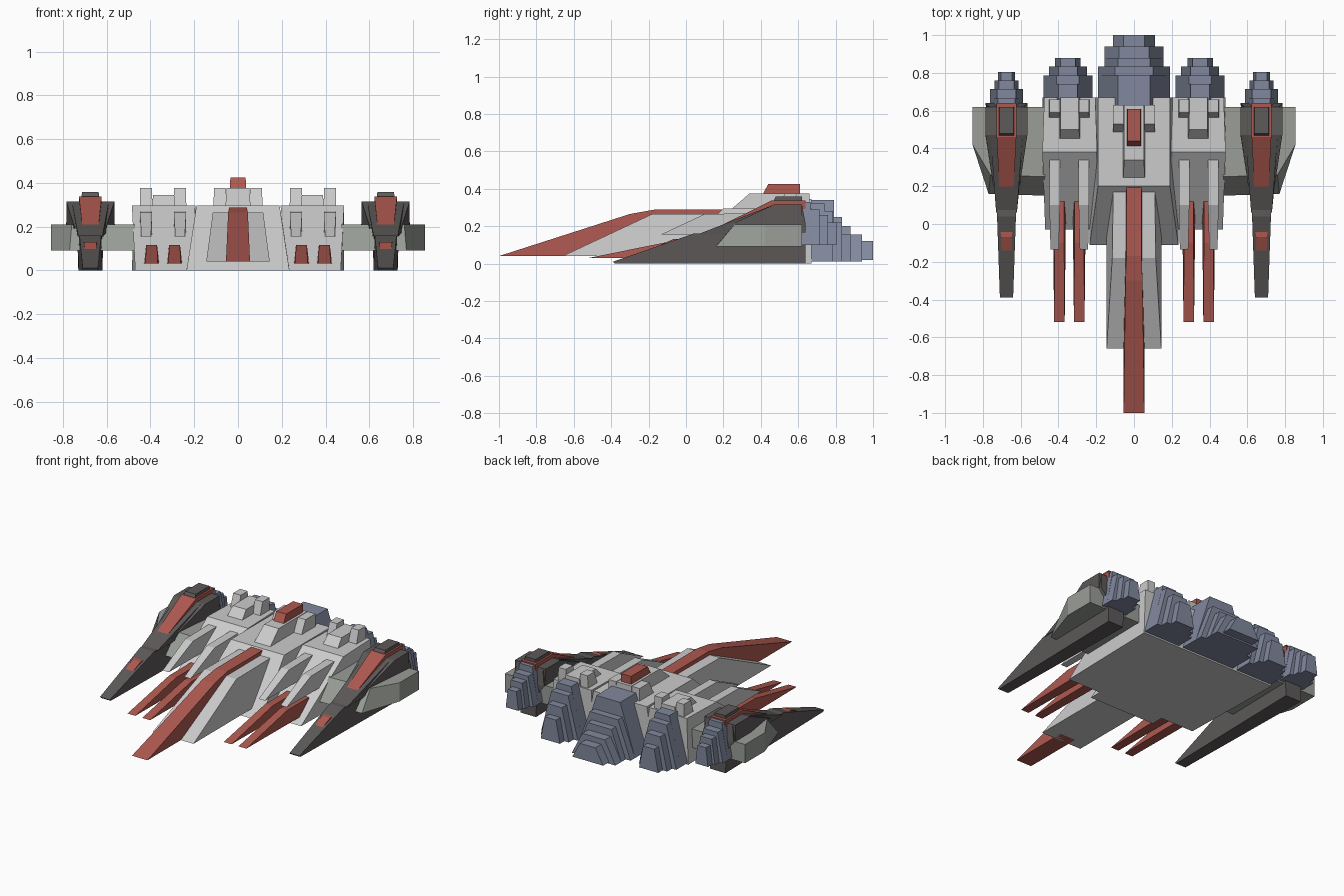
import bpy, bmesh

if "Cube" in bpy.data.objects:
    bpy.data.objects.remove(bpy.data.objects["Cube"])


def material(name, rgb):
    m = bpy.data.materials.new(name)
    m.diffuse_color = (*rgb, 1)
    m.use_nodes = True
    m.node_tree.nodes["Principled BSDF"].inputs["Base Color"].default_value = m.diffuse_color
    return m


RED = material("red", (0.42, 0.10, 0.08))
DARK = material("dark", (0.11, 0.10, 0.10))
SLATE = material("slate", (0.22, 0.25, 0.34))
OLIVE = material("olive", (0.32, 0.34, 0.31))


def finish(name, bm, mat):
    bmesh.ops.recalc_face_normals(bm, faces=bm.faces)
    me = bpy.data.meshes.new(name)
    bm.to_mesh(me)
    bm.free()
    ob = bpy.data.objects.new(name, me)
    bpy.context.collection.objects.link(ob)
    if mat:
        me.materials.append(mat)


def bridge(bm, a, b):
    """Close two matching vertex loops into a solid."""
    bm.faces.new(a)
    bm.faces.new(b[::-1])
    n = len(a)
    for i in range(n):
        j = (i + 1) % n
        bm.faces.new((a[i], b[i], b[j], a[j]))


def prism(name, cx, pts, mat=None):
    """Side profile of (y, z, half width) points, symmetric about x = cx."""
    bm = bmesh.new()
    a = [bm.verts.new((cx - w, y, z)) for y, z, w in pts]
    b = [bm.verts.new((cx + w, y, z)) for y, z, w in pts]
    bridge(bm, a, b)
    finish(name, bm, mat)


def block(name, cx, y0, y1, z0, z1, wb, wt, mat=None, lean=0.0):
    """Box with bottom/top half widths and a raked front."""
    prism(name, cx, [(y0, z0, wb), (y0 + lean, z1, wt), (y1, z1, wt), (y1, z0, wb)], mat)


def slab(name, low, high, z0, z1, mat):
    """Plan outlines joined between two heights."""
    bm = bmesh.new()
    a = [bm.verts.new((x, y, z0)) for x, y in low]
    b = [bm.verts.new((x, y, z1)) for x, y in high]
    bridge(bm, a, b)
    finish(name, bm, mat)


def engine(name, cx, y0, tiers):
    """Nested stepped tiers: (rear y, z0, z1, bottom half width, top half width)."""
    for i, (y1, z0, z1, wb, wt) in enumerate(tiers):
        block(f"{name}_tier_{i + 1}", cx, y0, y1, z0, z1, wb, wt, SLATE)


# Central hull and nose
prism("hull", 0, [(-.11, 0, .235), (.2, .295, .19), (.67, .295, .19), (.67, 0, .24)])
prism("nose", 0, [(-.66, .04, .145), (-.18, .265, .115), (.18, .265, .11), (.18, .04, .145)])
prism("nose_spine", 0, [(-1, .04, .055), (-.3, .265, .045), (-.17, .288, .04),
                        (.2, .288, .04), (.2, .05, .055), (-.6, .04, .055)], RED)

# Dorsal ridge
block("dorsal_ridge", 0, .23, .63, .28, .375, .058, .052, lean=.11)
block("dorsal_cap", 0, .41, .61, .37, .425, .037, .035, RED, lean=.03)
engine("main_engine", 0, .62, [
    (.79, .01, .34, .19, .085), (.835, .01, .25, .19, .1), (.88, .01, .2, .155, .085),
    (.94, .01, .155, .155, .08), (1.0, .02, .12, .11, .055)])

for s, side in ((-1, "left"), (1, "right")):
    block(f"{side}_dorsal_box", s * .083, .48, .63, .28, .375, .029, .027, lean=.05)

    # Inner pod with prongs, boxes and engine
    px = s * .34
    prism(f"{side}_pod", px, [(-.03, 0, .13), (.38, .295, .145), (.67, .295, .135), (.67, 0, .145)])
    block(f"{side}_pod_deck", px, .44, .67, .28, .345, .055, .048, lean=.06)
    for x, rx, tag in ((.265, .29, "inner"), (.42, .395, "outer")):
        prism(f"{side}_{tag}_prong", s * x, [(-.135, .155, .022), (.1, .265, .028),
                                            (.34, .268, .028), (.25, .155, .026)])
        block(f"{side}_{tag}_box", s * x, .56, .66, .28, .375, .029, .027, lean=.03)
        prism(f"{side}_{tag}_red_prong", s * rx, [(-.52, .03, .028), (-.1, .115, .025),
                                                 (.12, .115, .025), (.12, .03, .035)], RED)
    engine(f"{side}_pod_engine", s * .35, .66, [
        (.74, .01, .32, .13, .05), (.785, .01, .28, .13, .06), (.835, .01, .22, .1, .05),
        (.88, .01, .155, .068, .04)])

    # Outer wing
    low = [(.47, .15), (.77, .16), (.855, .42), (.855, .62), (.47, .62)]
    high = [(.47, .25), (.76, .26), (.855, .42), (.855, .62), (.47, .62)]
    slab(f"{side}_wing", [(s * x, y) for x, y in low], [(s * x, y) for x, y in high], .09, .21, OLIVE)

    # Outer dark nacelle
    nx = s * .675
    prism(f"{side}_nacelle_keel", nx, [(-.39, .01, .035), (.04, .16, .05), (.64, .16, .06),
                                       (.64, 0, .055), (-.38, 0, .035)], DARK)
    prism(f"{side}_nacelle", nx, [(.06, .155, .055), (.47, .315, .085), (.62, .315, .09),
                                  (.64, .21, .112), (.64, .155, .07)], DARK)
    prism(f"{side}_nacelle_shoulder", nx, [(.2, .19, .07), (.47, .315, .11), (.62, .315, .11),
                                           (.62, .2, .11), (.46, .19, .11)], DARK)
    prism(f"{side}_nacelle_stripe", nx, [(.19, .205, .038), (.46, .338, .052), (.64, .338, .052),
                                         (.64, .25, .052), (.4, .205, .04)], RED)
    block(f"{side}_nacelle_cap", nx, .46, .62, .32, .358, .042, .038, DARK, lean=.02)
    prism(f"{side}_nacelle_fang", nx, [(-.22, .06, .022), (-.07, .13, .03), (.05, .135, .033),
                                       (.05, .08, .033)], RED)
    engine(f"{side}_nacelle_engine", nx, .6, [
        (.665, .1, .33, .088, .045), (.715, .1, .29, .088, .05), (.76, .1, .26, .063, .04),
        (.805, .1, .22, .045, .03)])
